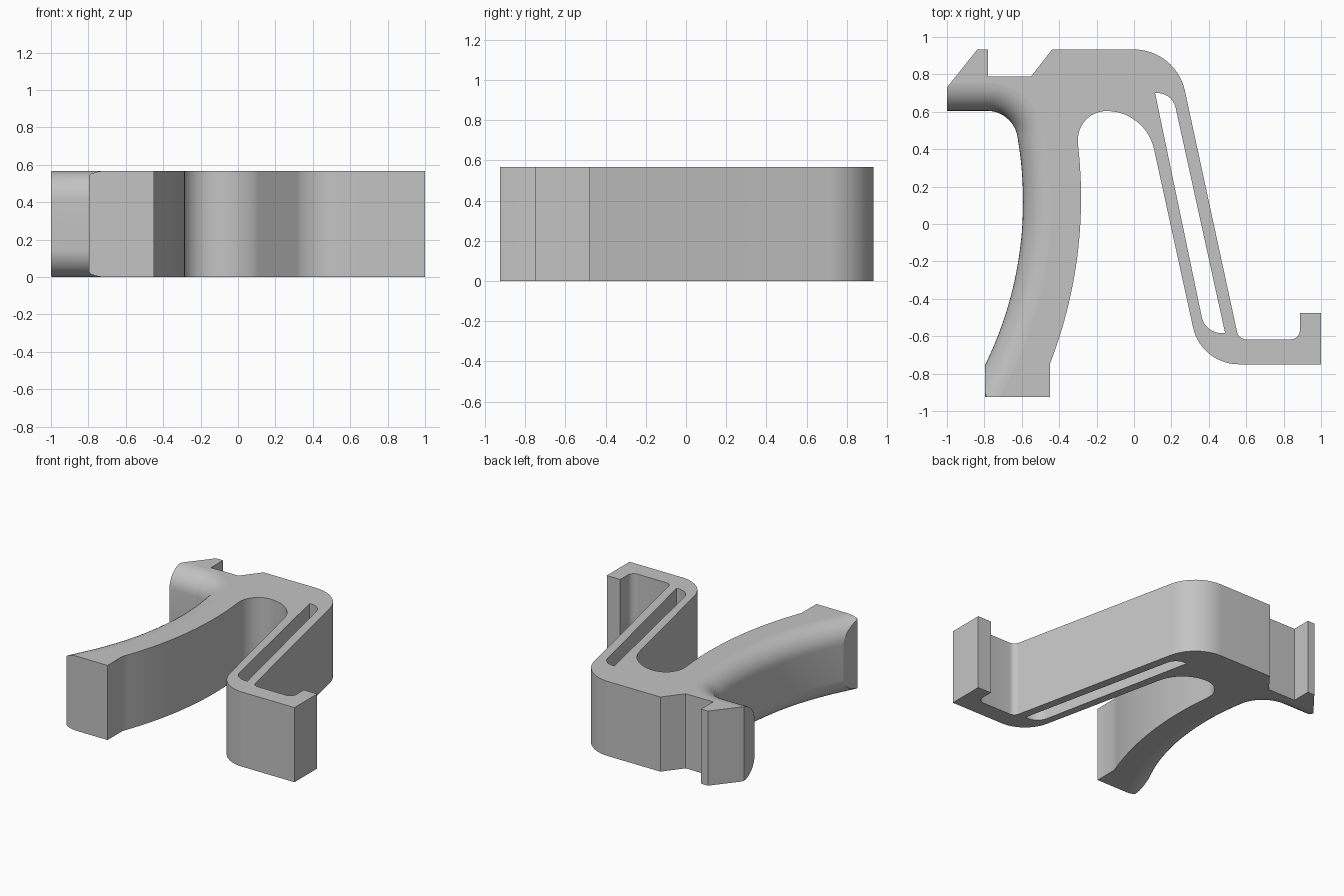
import bpy, bmesh
from math import cos, sin, radians, pi, sqrt

cube = bpy.data.objects.get("Cube")
if cube:
    bpy.data.objects.remove(cube, do_unlink=True)

HEIGHT = 0.567
ROUND = 0.15      # edge rounding on the finger side
FRONT = -0.925
STEPS = 10


def arc(cx, cy, r, start, end, n=14):
    """Points on a circle from start to end, in degrees."""
    angles = [radians(start + (end - start) * i / n) for i in range(n + 1)]
    return [(cx + r * cos(a), cy + r * sin(a)) for a in angles]


def finger_side(d):
    """Grip edge from the rear stub to the front end, inset by d."""
    y = 0.605 + d
    slant = max(0.73, y)
    x = -1 + (slant - 0.73) * 0.8
    pts = [(x, slant), (x if y > 0.73 else -1, y)]
    pts += arc(-0.785, 0.441, 0.164 + d, 90, 10.2)
    pts += arc(-2.572, 0.12, 1.979 + d, 10.2, -26.2, 32)[1:]
    # straight run-out, trimmed by the flat side of the end block
    ax, ay = pts[-1]
    slope = 0.49
    ex = ax + (FRONT - ay) * slope
    if ex < -0.796:
        ax = max(ax, -0.796)
        ky = min(ay, pts[-1][1] + (-0.796 - pts[-1][0]) / slope)
        pts[-1] = (ax, ay)
        pts += [(-0.796, ky), (-0.796, FRONT)]
    else:
        pts += [(ex, FRONT), (ex, FRONT)]
    return pts


def fixed_side():
    """Rest of the outline, from the front end round to the rear notch."""
    pts = [(-0.449, FRONT)]
    pts += arc(-2.733, 0.14, 2.45, -21.2, 6.5, 24)      # back of the grip
    pts += arc(-0.146, 0.45, 0.154, 180, 90)            # rounded inner bay
    pts += arc(-0.146, 0.345, 0.259, 90, 12.2)[1:]
    pts += arc(0.56, -0.5, 0.25, 192.2, 270)            # foot of the arm
    pts += [(1, -0.75), (1, -0.477), (0.887, -0.477)]   # hook
    pts += arc(0.837, -0.567, 0.05, 0, -90, 8)
    pts += arc(0.6, -0.567, 0.05, 270, 192.2, 8)
    pts += arc(0, 0.655, 0.278, 12.2, 90)               # rear shoulder
    pts += [(-0.438, 0.933), (-0.55, 0.789), (-0.78, 0.789),
            (-0.78, 0.933), (-0.838, 0.933)]
    return pts


def slot_outline():
    return arc(0.125, 0.6, 0.1, 97, 12) + arc(0.468, -0.475, 0.108, 280, 192)


def loft(bm, rings):
    """Skin a stack of closed rings with quads; return the end loops' edges."""
    rows = [[bm.verts.new(p) for p in ring] for ring in rings]
    for low, high in zip(rows, rows[1:]):
        for i in range(len(low)):
            j = (i + 1) % len(low)
            bm.faces.new((low[i], low[j], high[j], high[i]))


# Levels through the thickness, each with its finger-side inset
quarter = [(ROUND * (1 - sin(i * pi / 2 / STEPS)),
            ROUND * (1 - cos(i * pi / 2 / STEPS))) for i in range(STEPS, -1, -1)]
levels = quarter + [(HEIGHT - z, d) for z, d in reversed(quarter)]

bm = bmesh.new()
rest = fixed_side()
loft(bm, [[(x, y, z) for x, y in finger_side(d) + rest] for z, d in levels])
loft(bm, [[(x, y, z) for x, y in slot_outline()] for z in (0, HEIGHT)])
bmesh.ops.remove_doubles(bm, verts=bm.verts, dist=0.0002)

# Flat top and bottom, leaving the slot open
for z in (0, HEIGHT):
    rim = [e for e in bm.edges if e.is_boundary
           and all(abs(v.co.z - z) < 1e-4 for v in e.verts)]
    bmesh.ops.triangle_fill(bm, edges=rim, use_beauty=True,
                            normal=(0, 0, 1 if z else -1))
    for e in rim:
        e.smooth = False
bmesh.ops.recalc_face_normals(bm, faces=bm.faces)

mesh = bpy.data.meshes.new("lever_bracket")
bm.to_mesh(mesh)
bm.free()
bracket = bpy.data.objects.new("lever_bracket", mesh)
bpy.context.collection.objects.link(bracket)

# Plain grey plastic
grey = bpy.data.materials.new("light_grey")
grey.use_nodes = True
colour = (0.55, 0.55, 0.55, 1)
grey.diffuse_color = colour
grey.node_tree.nodes["Principled BSDF"].inputs["Base Color"].default_value = colour
mesh.materials.append(grey)

bpy.ops.object.select_all(action='DESELECT')
bracket.select_set(True)
bpy.context.view_layer.objects.active = bracket
bpy.ops.object.shade_smooth_by_angle(angle=radians(25), keep_sharp_edges=True)
